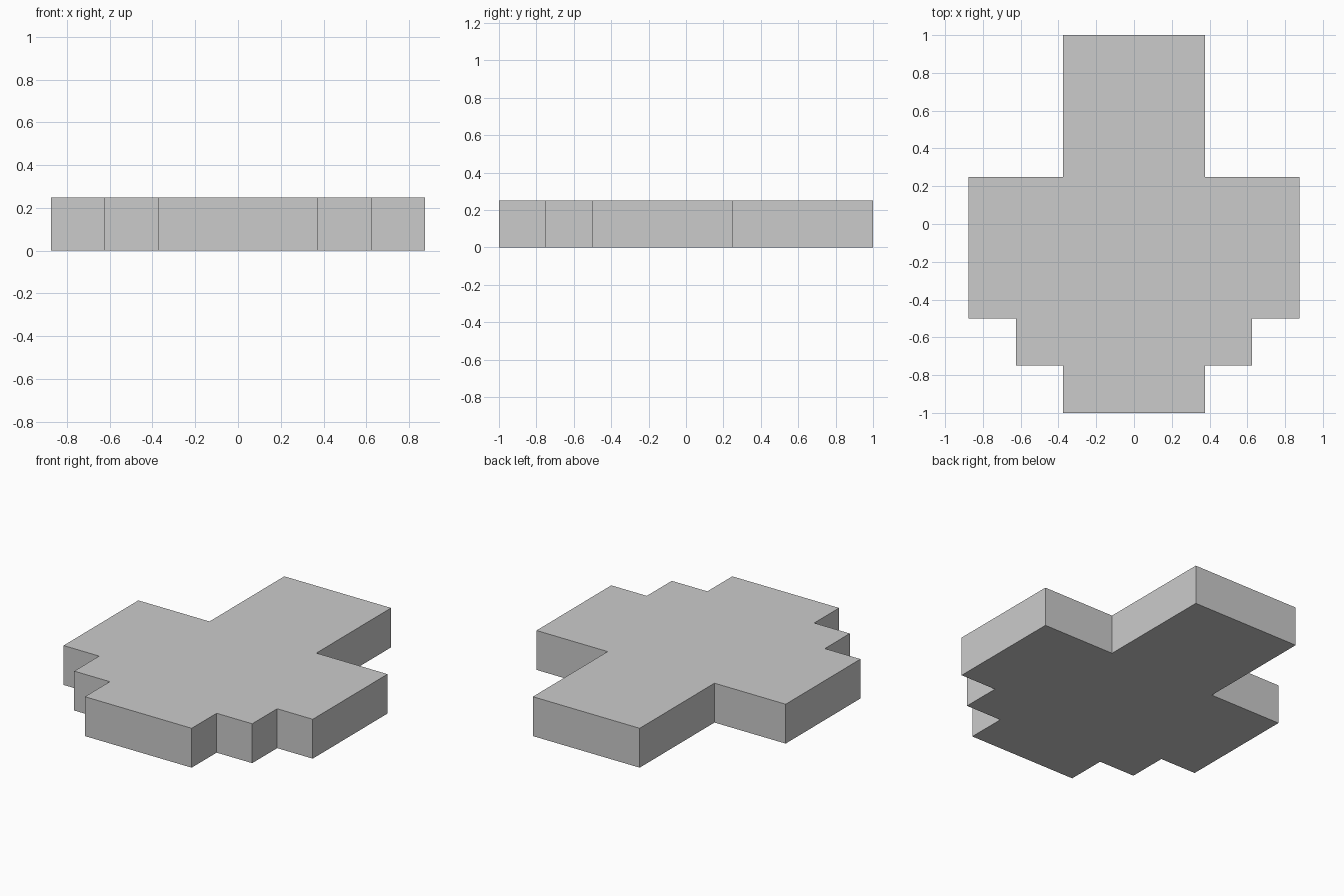
import bpy
import bmesh

if "Cube" in bpy.data.objects:
    bpy.data.objects.remove(bpy.data.objects["Cube"])

HEIGHT = 0.25

# Right half of the stepped outline, front to back
half = [(0.375, -1.0), (0.375, -0.75), (0.625, -0.75), (0.625, -0.5),
        (0.875, -0.5), (0.875, 0.25), (0.375, 0.25), (0.375, 1.0)]
outline = half + [(-x, y) for x, y in reversed(half)]

# Extrude the mirrored outline into a flat slab
bm = bmesh.new()
base = bm.faces.new([bm.verts.new((x, y, 0)) for x, y in outline])
top = bmesh.ops.extrude_face_region(bm, geom=[base], use_keep_orig=True)
bmesh.ops.translate(bm, vec=(0, 0, HEIGHT),
                    verts=[g for g in top["geom"] if isinstance(g, bmesh.types.BMVert)])
bmesh.ops.recalc_face_normals(bm, faces=bm.faces)

mesh = bpy.data.meshes.new("stepped_slab")
bm.to_mesh(mesh)
bm.free()
slab = bpy.data.objects.new("stepped_slab", mesh)
bpy.context.collection.objects.link(slab)
